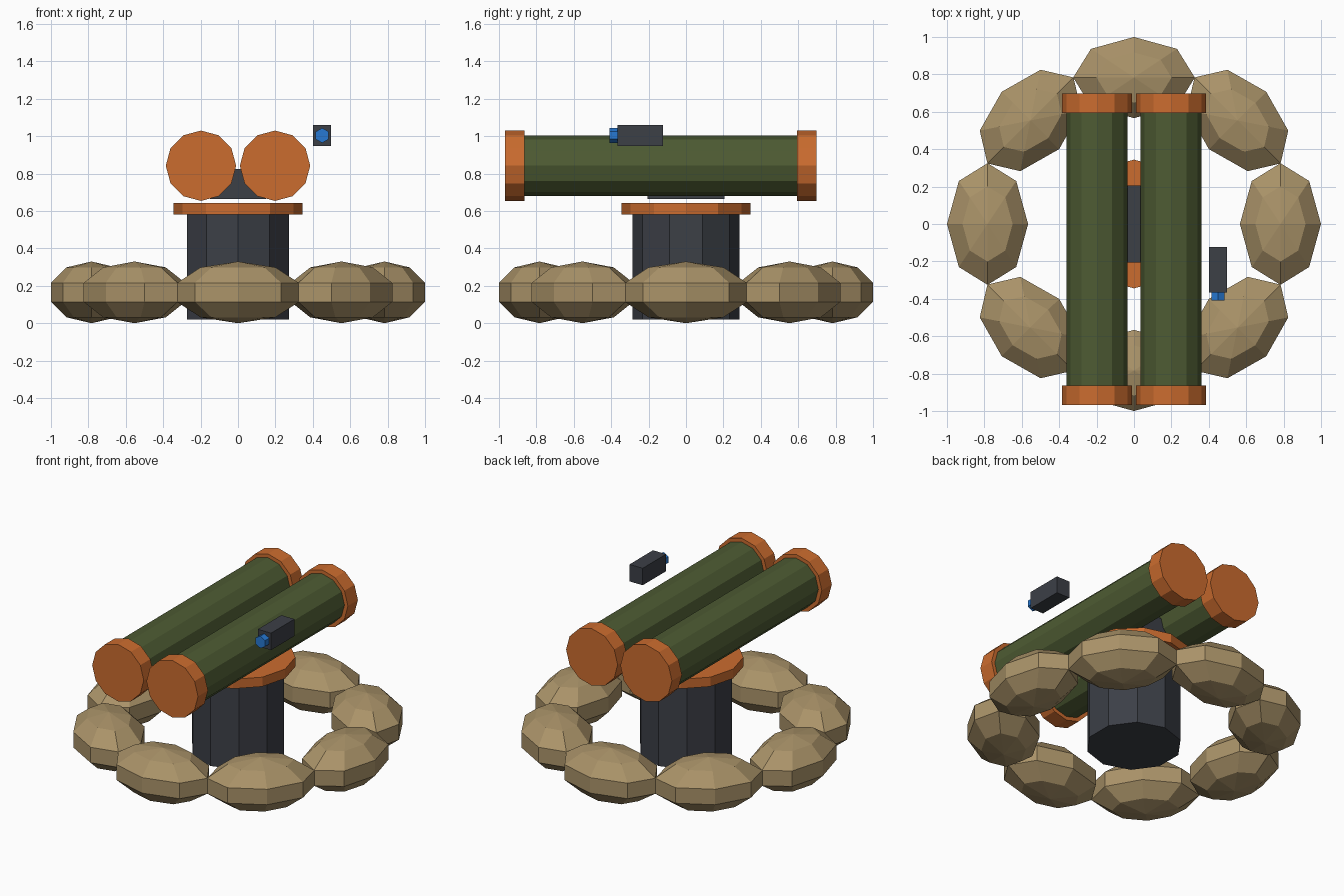
import bpy
from math import pi, cos, sin

if "Cube" in bpy.data.objects:
    bpy.data.objects.remove(bpy.data.objects["Cube"])


def material(name, rgb):
    m = bpy.data.materials.new(name)
    m.diffuse_color = (*rgb, 1)
    m.use_nodes = True
    m.node_tree.nodes["Principled BSDF"].inputs["Base Color"].default_value = m.diffuse_color
    return m


TAN = material("sandbag_tan", (0.40, 0.29, 0.14))
DARK = material("dark_metal", (0.045, 0.05, 0.062))
ORANGE = material("orange_trim", (0.60, 0.15, 0.028))
GREEN = material("tube_green", (0.075, 0.105, 0.033))
BLUE = material("lens_blue", (0.02, 0.19, 0.65))


def finish(name, mat):
    ob = bpy.context.object
    ob.name = name
    ob.data.materials.append(mat)
    return ob


def upright(name, sides, r, z0, z1, mat):
    bpy.ops.mesh.primitive_cylinder_add(vertices=sides, radius=r, depth=z1 - z0,
                                        location=(0, 0, (z0 + z1) / 2))
    return finish(name, mat)


def along_y(name, sides, r, x, z, y0, y1, mat):
    bpy.ops.mesh.primitive_cylinder_add(vertices=sides, radius=r, depth=y1 - y0,
                                        location=(x, (y0 + y1) / 2, z),
                                        rotation=(pi / 2, 0, 0))
    return finish(name, mat)


def box(name, lo, hi, mat):
    bpy.ops.mesh.primitive_cube_add(size=1, location=[(a + b) / 2 for a, b in zip(lo, hi)])
    ob = finish(name, mat)
    ob.scale = [b - a for a, b in zip(lo, hi)]
    return ob


# ring of flattened sandbags, each lying tangent to the circle
for i in range(8):
    a = i * pi / 4
    bpy.ops.mesh.primitive_uv_sphere_add(segments=8, ring_count=5, radius=1,
                                         location=(0.783 * cos(a), 0.783 * sin(a), 0.165),
                                         rotation=(0, 0, a + pi / 2))
    finish(f"sandbag_{i + 1}", TAN).scale = (0.342, 0.228, 0.165)

# pedestal with turntable and cradle
upright("pedestal", 10, 0.286, 0.02, 0.58, DARK)
upright("turntable_ring", 12, 0.344, 0.58, 0.642, ORANGE)
box("cradle", (-0.15, -0.205, 0.665), (0.15, 0.205, 0.825), DARK)

# twin launch tubes with end caps
for side, x in (("left", -0.198), ("right", 0.198)):
    along_y(f"{side}_tube", 12, 0.163, x, 0.842, -0.90, 0.63, GREEN)
    along_y(f"{side}_front_cap", 12, 0.188, x, 0.842, -0.968, -0.864, ORANGE)
    along_y(f"{side}_rear_cap", 12, 0.188, x, 0.842, 0.594, 0.698, ORANGE)

# sight and its lens
box("sight_body", (0.402, -0.367, 0.948), (0.498, -0.123, 1.06), DARK)
along_y("sight_lens", 6, 0.04, 0.45, 1.004, -0.41, -0.367, BLUE)
